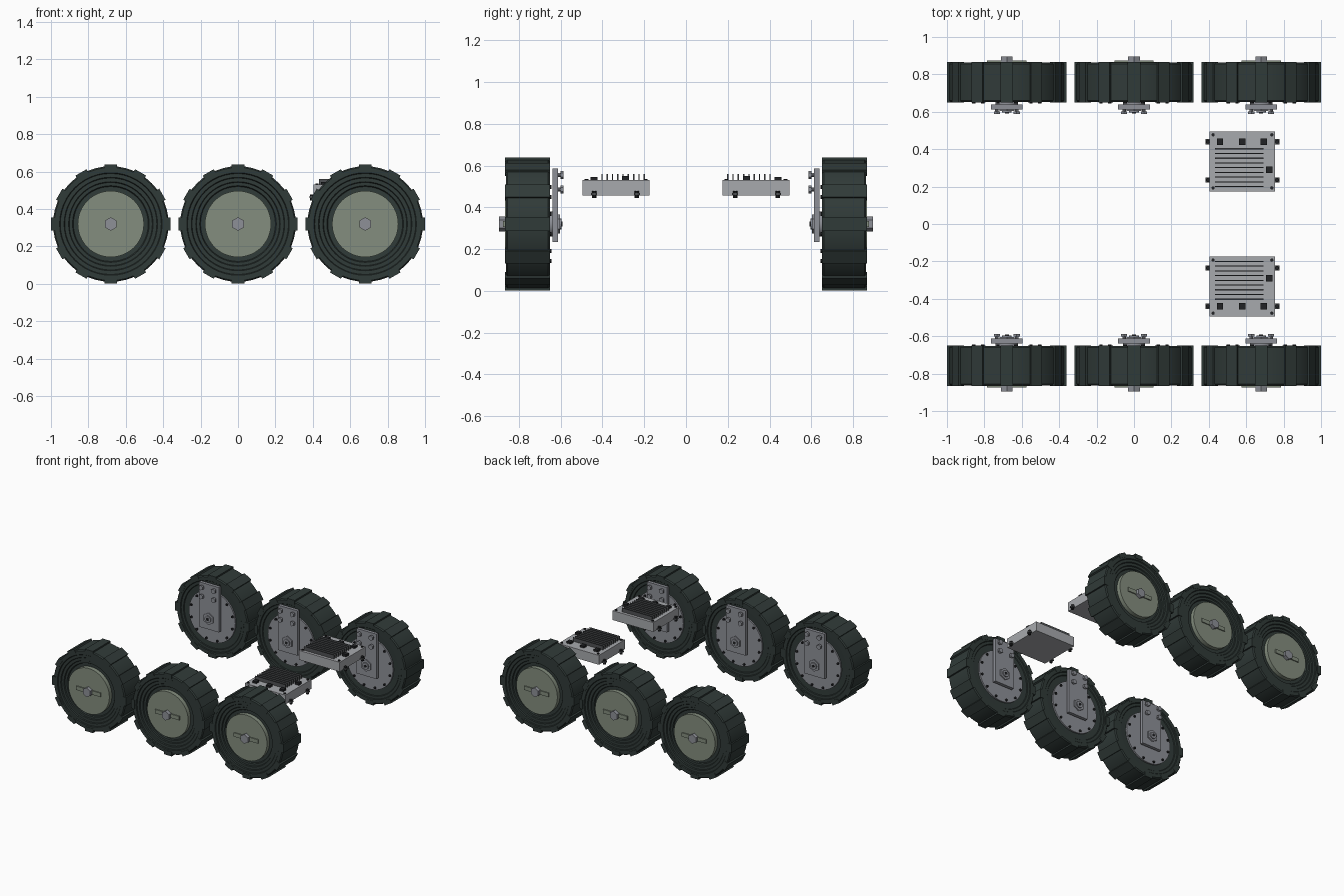
import bpy, bmesh, math
from mathutils import Matrix, Vector

cube = bpy.data.objects.get("Cube")
if cube:
    bpy.data.objects.remove(cube, do_unlink=True)


def material(name, r, g, b):
    m = bpy.data.materials.new(name)
    m.use_nodes = True
    m.diffuse_color = (r, g, b, 1)
    m.node_tree.nodes["Principled BSDF"].inputs["Base Color"].default_value = (r, g, b, 1)
    return m


RUBBER = material("dark rubber", 0.03, 0.043, 0.04)
GREEN = material("grey green hub", 0.23, 0.27, 0.21)
STEEL = material("steel grey", 0.27, 0.28, 0.31)
CASE = material("light case grey", 0.39, 0.4, 0.42)
BLACK = material("black plastic", 0.015, 0.016, 0.018)
FIN = material("dark fin grey", 0.08, 0.085, 0.09)


def box(bm, lo, hi, turn=None):
    """Axis aligned box between two corners, optionally transformed."""
    lo, hi = Vector(lo), Vector(hi)
    size = [abs(v) for v in hi - lo]
    mat = Matrix.Translation((lo + hi) / 2) @ Matrix.Diagonal((*size, 1))
    bmesh.ops.create_cube(bm, size=1, matrix=(turn or Matrix()) @ mat)


def rod(bm, x, z, r, y0, y1, sides=32):
    """Cylinder lying along y."""
    mat = Matrix.Translation((x, (y0 + y1) / 2, z)) @ Matrix.Rotation(math.pi / 2, 4, "X")
    bmesh.ops.create_cone(bm, cap_ends=True, segments=sides, radius1=r, radius2=r,
                          depth=abs(y1 - y0), matrix=mat)


def post(bm, x, y, r, z0, z1, sides=10):
    """Upright cylinder."""
    bmesh.ops.create_cone(bm, cap_ends=True, segments=sides, radius1=r, radius2=r, depth=z1 - z0,
                          matrix=Matrix.Translation((x, y, (z0 + z1) / 2)))


def lathe(bm, profile, x, z, s, steps=48):
    """Closed (radius, y) profile turned about a y axis through x, z."""
    rings = []
    for i in range(steps):
        a = math.tau * i / steps
        rings.append([bm.verts.new((x + r * math.sin(a), s * y, z + r * math.cos(a)))
                      for r, y in profile])
    n = len(profile)
    for i in range(steps):
        p, q = rings[i], rings[(i + 1) % steps]
        for j in range(n):
            k = (j + 1) % n
            bm.faces.new((p[j], p[k], q[k], q[j]))


def finish(name, bm, mat, smooth=False):
    bmesh.ops.recalc_face_normals(bm, faces=bm.faces)
    mesh = bpy.data.meshes.new(name)
    bm.to_mesh(mesh)
    bm.free()
    mesh.materials.append(mat)
    ob = bpy.data.objects.new(name, mesh)
    bpy.context.collection.objects.link(ob)
    if smooth:
        bpy.ops.object.select_all(action="DESELECT")
        ob.select_set(True)
        bpy.context.view_layer.objects.active = ob
        bpy.ops.object.shade_smooth_by_angle(angle=math.radians(30))
    return ob


# Stepped tyre section: outer wall, tread, inner wall
TYRE = [(0.17, 0.835), (0.2, 0.835), (0.205, 0.843), (0.222, 0.843), (0.226, 0.85),
        (0.246, 0.85), (0.25, 0.857), (0.27, 0.857), (0.274, 0.863), (0.302, 0.863),
        (0.309, 0.855), (0.309, 0.66), (0.302, 0.652), (0.274, 0.652), (0.27, 0.657),
        (0.25, 0.657), (0.246, 0.662), (0.17, 0.665)]
AXLE_Z = 0.32


def wheel(label, x, s):
    z = AXLE_Z
    bm = bmesh.new()
    lathe(bm, TYRE, x, z, s)
    finish(label + "_tyre", bm, RUBBER, True)

    # Twelve raised tread bars
    bm = bmesh.new()
    for i in range(12):
        turn = Matrix.Translation((x, 0, z)) @ Matrix.Rotation(math.tau * i / 12, 4, "Y")
        box(bm, (-0.034, s * 0.65, 0.285), (0.034, s * 0.866, 0.3185), turn)
    finish(label + "_tread_bars", bm, RUBBER)

    # Outer hub disc, cross bar and axle nut
    bm = bmesh.new()
    rod(bm, x, z, 0.177, s * 0.78, s * 0.867, 48)
    box(bm, (x - 0.105, s * 0.86, z - 0.015), (x + 0.105, s * 0.875, z + 0.015))
    finish(label + "_hub_cap", bm, GREEN, True)
    bm = bmesh.new()
    rod(bm, x, z, 0.036, s * 0.86, s * 0.895, 6)
    finish(label + "_axle_nut", bm, STEEL)

    # Inner hub disc with its ring of small bolts
    bm = bmesh.new()
    rod(bm, x, z, 0.2, s * 0.652, s * 0.76, 48)
    rod(bm, x, z, 0.06, s * 0.63, s * 0.66)
    finish(label + "_inner_hub", bm, STEEL, True)
    bm = bmesh.new()
    for i in range(12):
        a = math.tau * (i + 0.5) / 12
        rod(bm, x + 0.183 * math.sin(a), z + 0.183 * math.cos(a), 0.009, s * 0.643, s * 0.66, 8)
    finish(label + "_hub_bolts", bm, BLACK)

    # Mounting plate with four bolts and a centre nut
    bm = bmesh.new()
    box(bm, (x - 0.085, s * 0.613, 0.235), (x + 0.085, s * 0.638, 0.585))
    finish(label + "_mount_plate", bm, STEEL)
    bm = bmesh.new()
    rod(bm, x, z, 0.046, s * 0.604, s * 0.62, 6)
    rod(bm, x, z, 0.026, s * 0.595, s * 0.61, 16)
    for dx in (-0.053, 0.053):
        for bz in (0.485, 0.555):
            rod(bm, x + dx, bz, 0.01, s * 0.59, s * 0.62, 10)
            rod(bm, x + dx, bz, 0.019, s * 0.587, s * 0.602, 6)
    finish(label + "_mount_bolts", bm, STEEL)
    bm = bmesh.new()
    rod(bm, x, z, 0.011, s * 0.592, s * 0.6, 10)
    finish(label + "_axle_end", bm, BLACK)


def control_box(label, s):
    x0, x1, y0, y1, z0, top = 0.405, 0.755, 0.175, 0.495, 0.457, 0.53
    bm = bmesh.new()
    box(bm, (x0, s * y0, z0), (x1, s * y1, top))
    finish(label + "_case", bm, CASE)

    # Row of thin cooling fins
    bm = bmesh.new()
    for i in range(9):
        y = 0.2 + i * 0.0253
        box(bm, (0.432, s * (y - 0.003), top - 0.01), (0.692, s * (y + 0.003), 0.56))
    finish(label + "_cooling_fins", bm, FIN)

    # Black connectors on top and screws in the corners
    bm = bmesh.new()
    for x, y, h in ((0.46, 0.44, 0.545), (0.578, 0.44, 0.545), (0.693, 0.44, 0.545),
                    (0.724, 0.29, 0.55)):
        box(bm, (x - 0.017, s * (y - 0.017), top - 0.01), (x + 0.017, s * (y + 0.017), h))
    for x in (x0 + 0.018, x1 - 0.018):
        for y in (y0 + 0.018, y1 - 0.018):
            post(bm, x, s * y, 0.009, top - 0.01, top + 0.006)
    finish(label + "_connectors", bm, BLACK)

    # Side mounting tabs with screws
    tabs, screws = bmesh.new(), bmesh.new()
    for x in (x0 - 0.01, x1 + 0.01):
        for y in (0.235, 0.44):
            box(tabs, (x - 0.013, s * (y - 0.014), z0 + 0.001), (x + 0.013, s * (y + 0.014), z0 + 0.012))
            post(screws, x, s * y, 0.011, z0 - 0.012, z0 + 0.022)
    finish(label + "_tabs", tabs, FIN)
    finish(label + "_tab_screws", screws, BLACK)


for side, s in (("front", -1), ("back", 1)):
    for place, x in (("right", -0.68), ("middle", 0.0), ("left", 0.68)):
        wheel(f"{side}_{place}_wheel", x, s)
    control_box(side + "_control_box", s)
